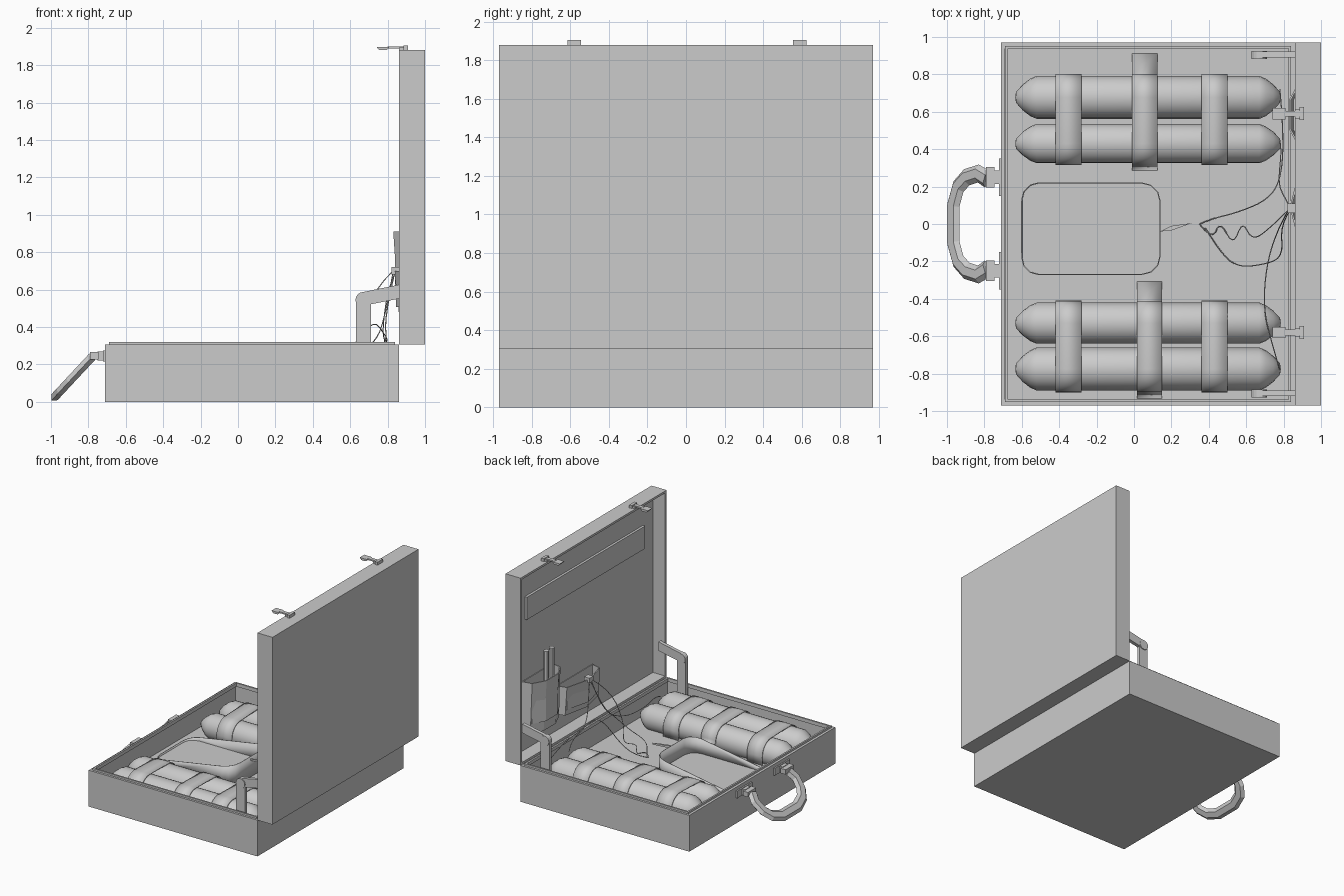
import bpy, bmesh, math
from mathutils import Vector, Matrix

if "Cube" in bpy.data.objects:
    bpy.data.objects.remove(bpy.data.objects["Cube"])

grey = bpy.data.materials.new("plain grey")
grey.diffuse_color = (0.6, 0.6, 0.6, 1)
grey.use_nodes = True
grey.node_tree.nodes["Principled BSDF"].inputs["Base Color"].default_value = grey.diffuse_color


def finish(name, bm, smooth=False, thickness=0):
    bmesh.ops.recalc_face_normals(bm, faces=bm.faces[:])
    me = bpy.data.meshes.new(name)
    bm.to_mesh(me)
    bm.free()
    ob = bpy.data.objects.new(name, me)
    bpy.context.collection.objects.link(ob)
    me.materials.append(grey)
    if thickness:
        mod = ob.modifiers.new("thickness", 'SOLIDIFY')
        mod.thickness = thickness
        mod.offset = 0
    if smooth:
        bpy.ops.object.select_all(action='DESELECT')
        ob.select_set(True)
        bpy.context.view_layer.objects.active = ob
        bpy.ops.object.shade_smooth_by_angle(angle=math.radians(40))
    return ob


def box_mesh(lo, hi):
    bm = bmesh.new()
    bmesh.ops.create_cube(bm, size=1)
    for v in bm.verts:
        v.co = [a + (c + 0.5) * (b - a) for a, b, c in zip(lo, hi, v.co)]
    return bm


def box(name, lo, hi):
    return finish(name, box_mesh(lo, hi))


def hollow(bm, direction, wall, depth):
    """Hollow a solid out through the face that points along direction."""
    bmesh.ops.recalc_face_normals(bm, faces=bm.faces[:])
    face = max(bm.faces, key=lambda f: f.normal.dot(Vector(direction)))
    bmesh.ops.inset_individual(bm, faces=[face], thickness=wall)
    floor = bmesh.ops.extrude_discrete_faces(bm, faces=[face])["faces"][0]
    bmesh.ops.translate(bm, verts=floor.verts[:], vec=Vector(direction) * -depth)
    return bm


def prism_mesh(outline, offset):
    """Flat outline extruded along offset."""
    bm = bmesh.new()
    face = bm.faces.new([bm.verts.new(p) for p in outline])
    ext = bmesh.ops.extrude_face_region(bm, geom=[face])["geom"]
    bmesh.ops.translate(bm, vec=offset, verts=[g for g in ext if isinstance(g, bmesh.types.BMVert)])
    return bm


def prism(name, outline, offset):
    return finish(name, prism_mesh(outline, offset))


def tube(name, points, radius, kind='POLY', res=1):
    cu = bpy.data.curves.new(name, 'CURVE')
    cu.dimensions = '3D'
    cu.bevel_depth, cu.bevel_resolution = radius, res
    cu.resolution_u = 4
    cu.use_fill_caps = True
    sp = cu.splines.new(kind)
    sp.points.add(len(points) - 1)
    for p, co in zip(sp.points, points):
        p.co = (*co, 1)
    sp.use_smooth = kind == 'NURBS'
    if kind == 'NURBS':
        sp.order_u, sp.use_endpoint_u = 3, True
    cu.materials.append(grey)
    ob = bpy.data.objects.new(name, cu)
    bpy.context.collection.objects.link(ob)
    bpy.ops.object.select_all(action='DESELECT')
    ob.select_set(True)
    bpy.context.view_layer.objects.active = ob
    bpy.ops.object.convert(target='MESH')
    return bpy.context.view_layer.objects.active


FLOOR, MID = 0.12, 0.19   # case floor and canister centre heights

# Case body with raised lip
finish("case_base", hollow(box_mesh((-.71, -.97, 0), (.86, .97, .305)), (0, 0, 1), .03, .305 - FLOOR))
for s in (-1, 1):
    box("lip_side", (-.69, s * .945 - .007, .29), (.84, s * .945 + .007, .32))
box("lip_front", (-.687, -.95, .29), (-.673, .95, .32))
box("lip_back", (.825, -.95, .29), (.84, .95, .318))

# Open lid and its document flap
finish("lid", hollow(box_mesh((.86, -.97, .305), (1, .97, 1.88)), (-1, 0, 0), .025, .115))
box("document_flap", (.955, -.82, 1.42), (.977, .75, 1.61))


# Open-topped lid pockets that narrow toward the bottom, and the pens
def pocket(name, y0, y1, z0, z1, front, flat):
    d, m = y1 - y0, (y0 + y1) / 2
    outline = [(.976, y0, z0), (.89, y0 + d * .04, z0), (front, m - flat, z0),
               (front, m + flat, z0), (.89, y1 - d * .04, z0), (.976, y1, z0)]
    bm = hollow(prism_mesh(outline, (0, 0, z1 - z0)), (0, 0, 1), .01, (z1 - z0) * .8)
    for v in bm.verts:
        if v.co.z < z0 + .01:
            v.co.x += (.976 - v.co.x) * .2
    finish(name, bm)


pocket("tall_pocket", .38, .79, .48, .91, .83, .08)
pocket("low_pocket", -.15, .33, .46, .70, .835, .01)
for y in (.50, .57):
    tube("pen", [(.90, y, .6), (.90, y, 1.07), (.90, y, 1.11)], .022, res=2)
box("wire_clip", (.82, .06, .68), (.87, .11, .72))


# Canisters: capped cylinders lying along x
def canister(y, r, z=MID):
    caps = [(0, 0), (.004, .25), (.04, .6), (.08, .87), (.115, 1)]
    x0, x1 = -.635, .785
    prof = [(x0 + a, r * b) for a, b in caps] + [(x1 - a, r * b) for a, b in reversed(caps)]
    bm = bmesh.new()
    verts = [bm.verts.new((x, y, z + rad)) for x, rad in prof]
    edges = [bm.edges.new(p) for p in zip(verts, verts[1:])]
    bmesh.ops.spin(bm, geom=verts + edges, cent=(0, y, z), axis=(1, 0, 0),
                   angle=math.tau, steps=20)
    bmesh.ops.remove_doubles(bm, verts=bm.verts[:], dist=1e-4)
    finish("canister", bm, True)


# Straps pulled tight over a pair of canisters; loose ones run out to the floor
def strap(x0, x1, pair, tails=()):
    (ya, ra), (yb, rb) = pair
    arc = [math.pi * i / 16 for i in range(9)]
    ra, rb = ra + .006, rb + .006
    ends = tails or (ya - ra, yb + rb)
    pts = [(ends[0], FLOOR)]
    pts += [(ya - ra * math.cos(a), MID + ra * math.sin(a)) for a in arc]
    pts += [(yb + rb * math.cos(a), MID + rb * math.sin(a)) for a in reversed(arc)]
    pts.append((ends[1], FLOOR))
    bm = bmesh.new()
    rows = [[bm.verts.new((x, y, z)) for x in (x0, x1)] for y, z in pts]
    for a, b in zip(rows, rows[1:]):
        bm.faces.new((a[0], a[1], b[1], b[0]))
    finish("strap", bm, True, .008)


for pair, shift, tails in ((((.43, .105), (.677, .115)), 0, (.29, .91)),
                           (((-.775, .115), (-.53, .11)), .025, (-.93, -.31))):
    for y, r in pair:
        canister(y, r)
    strap(-.42, -.28, pair)
    strap(-.01 + shift, .125 + shift, pair, tails)
    strap(.36, .5, pair)

# Tray: rounded thin wall whose rim rises toward the lid
ring = []
for cx, cy, a0 in ((.04, .12, 0), (-.51, .13, 90), (-.51, -.18, 180), (.04, -.17, 270)):
    for i in range(4):
        a = math.radians(a0 + 30 * i)
        r = .1 if cx > 0 else .09
        ring.append((cx + r * math.cos(a), cy + r * math.sin(a)))
bm = bmesh.new()
low = [bm.verts.new((x, y, FLOOR)) for x, y in ring]
top = [bm.verts.new((x, y, .165 + .125 * (x + .6) / .74)) for x, y in ring]
for i in range(len(ring)):
    j = (i + 1) % len(ring)
    bm.faces.new((low[i], low[j], top[j], top[i]))
finish("tray_wall", bm, True, .006)
prism("tray_floor", [(x, y, FLOOR) for x, y in ring], (0, 0, .03))
prism("tray_spike", [(.14, -.04, .26), (.2, -.035, .26), (.31, .005, .26), (.2, -.01, .26)],
      (0, 0, .015))

# Lid support arms: upright, sloping link and round elbow
for s in (-1, 1):
    y = s * .905 - .018
    prism("arm_upright", [(.63, y, .12), (.71, y, .12), (.71, y, .55), (.63, y, .55)], (0, .03, 0))
    prism("arm_link", [(.68, y + .004, .515), (.88, y + .004, .555), (.88, y + .004, .63),
                       (.66, y + .004, .585)], (0, .03, 0))
    prism("arm_elbow", [(.67 + .042 * math.cos(i * math.tau / 16), y - .004,
                         .545 + .042 * math.sin(i * math.tau / 16)) for i in range(16)], (0, .042, 0))

# Lid latches
for y in (-.58, .59):
    box("latch_base", (.862, y - .025, 1.878), (.91, y + .025, 1.895))
    box("latch_bar", (.80, y - .015, 1.888), (.91, y + .015, 1.9))
    box("latch_cross", (.885, y - .035, 1.88), (.91, y + .035, 1.905))
    prism("latch_hook", [(.74, y - .03, 1.898), (.81, y - .03, 1.898),
                         (.795, y - .03, 1.88), (.755, y - .03, 1.88)], (0, .06, 0))

# Carrying handle: flattened tube hanging at an angle
half = [(.0, .24), (.07, .27), (.16, .25), (.225, .2), (.265, .1)]
path = half + [(u, -y) for u, y in reversed(half)]
handle = tube("handle", [(-u, y, 0) for u, y in path], .048, res=1)
handle.data.transform(Matrix.Translation((-.785, 0, .235)) @ Matrix.Rotation(math.radians(-47), 4, 'Y')
                      @ Matrix.Diagonal((1, 1, .55, 1)))
for s in (-1, 1):
    y = s * .25
    box("handle_mount", (-.79, y - .055, .225), (-.745, y + .055, .265))
    box("handle_bracket", (-.75, y - .035, .22), (-.70, y + .035, .27))
    box("handle_plate", (-.722, y - .1, .215), (-.705, y + .1, .275))

# Loose wires
tube("wire_a", [(.78, .72, .26), (.80, .5, .33), (.79, .25, .35), (.72, .13, .45),
                (.55, .06, .2), (.42, .03, .14), (.35, 0, .14)], .003, 'NURBS')
tube("wire_b", [(.35, 0, .14), (.42, -.09, .14), (.46, .02, .14), (.53, -.12, .16),
                (.58, .02, .2), (.63, -.09, .3), (.72, -.03, .6), (.83, .08, .7)], .003, 'NURBS')
tube("wire_c", [(.38, -.02, .14), (.46, -.15, .14), (.55, -.23, .15), (.68, -.22, .2),
                (.80, -.18, .3), (.78, .0, .45), (.84, .08, .7)], .003, 'NURBS')
tube("wire_d", [(.83, .08, .7), (.78, .0, .4), (.71, -.2, .3), (.69, -.45, .3),
                (.74, -.65, .3), (.78, -.78, .24)], .003, 'NURBS')
tube("wire_e", [(.84, .08, .69), (.80, .15, .6), (.77, .22, .37), (.79, .4, .32),
                (.78, .44, .24)], .003, 'NURBS')
